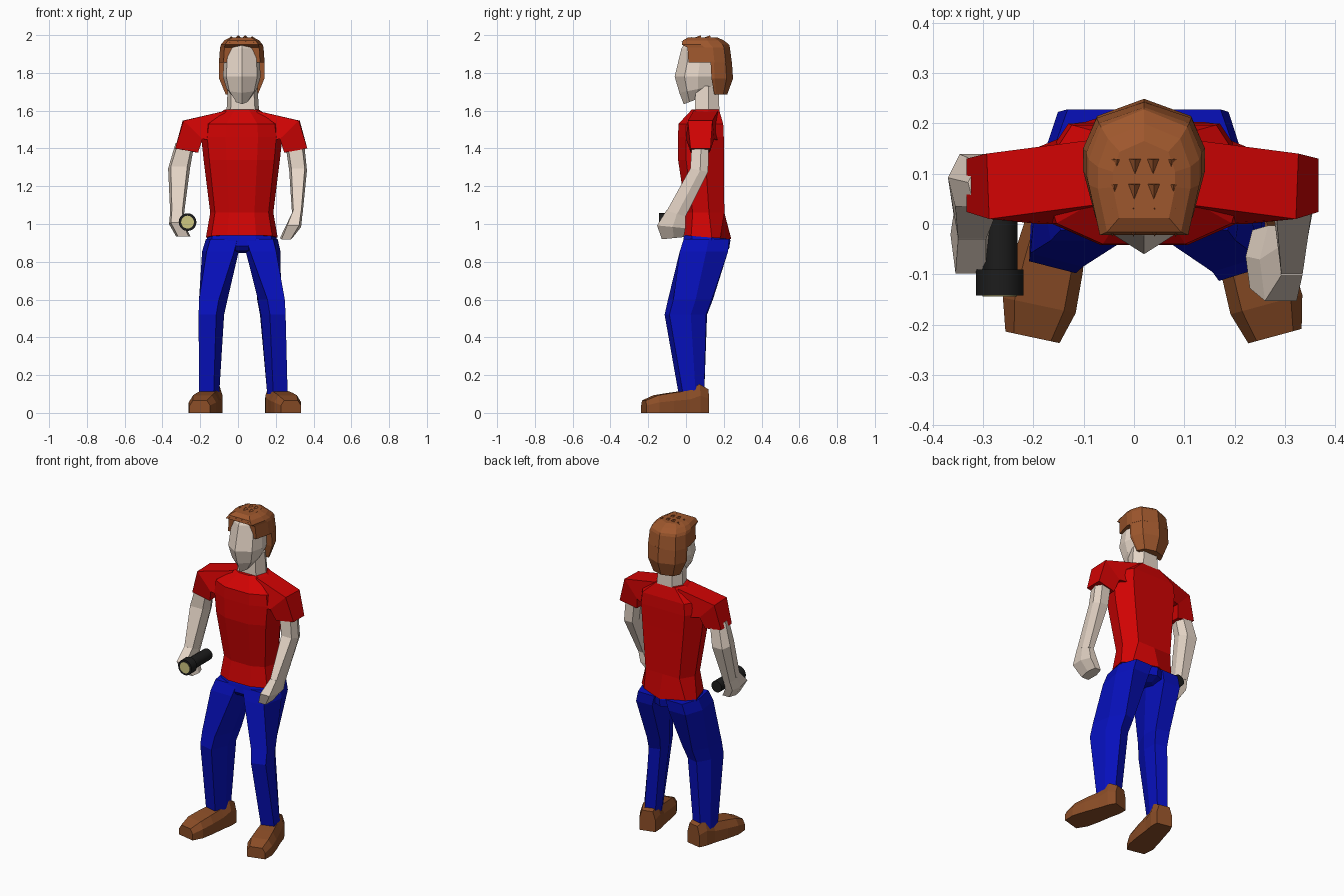
import bpy, bmesh
from math import sin, cos, pi

if "Cube" in bpy.data.objects:
    bpy.data.objects.remove(bpy.data.objects["Cube"])

def mat(name, rgb):
    m = bpy.data.materials.new(name)
    m.diffuse_color = (*rgb, 1)
    m.use_nodes = True
    m.node_tree.nodes["Principled BSDF"].inputs["Base Color"].default_value = m.diffuse_color
    return m

RED = mat("red_cloth", (.64, .001, .001))
BLUE = mat("blue_cloth", (.002, .005, .50))
SKIN = mat("skin", (.80, .68, .58))
HAIRM = mat("brown_hair", (.34, .095, .026))
LEATHER = mat("brown_leather", (.26, .075, .020))
BLACK = mat("black_metal", (.012, .012, .012))
GLOW = mat("lens_glass", (.62, .57, .22))

# Unit cross-sections, -y is the front
LIMB = [(-.75, -1), (.75, -1), (1, .1), (.6, 1), (-.6, 1), (-1, .1)]
TORSO = [(-.4, -1), (.4, -1), (.85, -.65), (1, .2), (.7, 1), (0, 1),
         (-.7, 1), (-1, .2), (-.85, -.65)]
HEM = [(-.4, -1), (.4, -1), (.85, -.65), (1, .2), (.75, .55), (0, 1),
       (-.75, .55), (-1, .2), (-.85, -.65)]
HEAD = [(0, -1), (.82, -.6), (1, -.05), (.7, 1), (-.7, 1), (-1, -.05), (-.82, -.6)]
HAIR = [(-.8, -1), (.8, -1), (1, -.2), (1, .2), (.78, .72), (0, 1),
        (-.78, .72), (-1, .2), (-1, -.2)]
NAPE = [(-1, -1), (1, -1), (1, -.7), (.78, .4), (0, 1), (-.78, .4), (-1, -.7)]
CX = .02  # body midline

def ring(x, y, z, rx, ry, shape=LIMB, rot=0, slope=0):
    pts = []
    for u, v in shape:
        u, v = u * rx, v * ry
        px, py = u * cos(rot) - v * sin(rot), u * sin(rot) + v * cos(rot)
        pts.append((x + px, y + py, z + slope * py))
    return pts

def span(z, rx, yf, yb, shape, slope=0):
    return ring(CX, (yf + yb) / 2, z, rx, (yb - yf) / 2, shape, 0, slope)

def loft(name, rings, material):
    bm = bmesh.new()
    vs = [[bm.verts.new(p) for p in r] for r in rings]
    n = len(vs[0])
    for a, b in zip(vs, vs[1:]):
        for i in range(n):
            j = (i + 1) % n
            bm.faces.new((a[i], a[j], b[j], b[i]))
    bm.faces.new(vs[0])
    bm.faces.new(vs[-1])
    bmesh.ops.recalc_face_normals(bm, faces=bm.faces)
    me = bpy.data.meshes.new(name)
    bm.to_mesh(me)
    bm.free()
    me.materials.append(material)
    ob = bpy.data.objects.new(name, me)
    bpy.context.collection.objects.link(ob)
    return ob

# Shirt body
loft("shirt", [span(.93, .19, -.018, .24, HEM, -.08)] + [span(z, w, f, b, TORSO) for z, w, f, b in [
    (1.06, .167, .0, .203), (1.34, .202, -.042, .2), (1.46, .215, -.042, .2),
    (1.53, .205, -.04, .197), (1.605, .092, .03, .175)]], RED)

# Sleeves
SLEEVE = [[(.08, .04, 1.60), (.08, .17, 1.60), (.13, .185, 1.44), (.13, .0, 1.44)],
          [(.305, .01, 1.547), (.31, .14, 1.547), (.215, .15, 1.45), (.205, .0, 1.45)],
          [(.350, .024, 1.40), (.350, .130, 1.40), (.235, .125, 1.378), (.228, .024, 1.378)]]
for side, s in (("left", 1), ("right", -1)):
    loft(side + "_sleeve", [[(CX - .003 + s * x, y, z) for x, y, z in r] for r in SLEEVE], RED)

# Arms with fists
loft("left_arm", [ring(x, y, z, rx, ry, slope=k) for x, y, z, rx, ry, k in [
    (.300, .076, 1.43, .050, .045, 0), (.318, .070, 1.285, .047, .047, -.2),
    (.314, -.052, 1.055, .028, .050, -.3)]], SKIN)
loft("left_hand", [ring(x, y, z, rx, ry, slope=k) for x, y, z, rx, ry, k in [
    (.314, -.052, 1.06, .028, .050, -.3), (.292, -.078, .985, .042, .075, -.1),
    (.255, -.070, .925, .033, .058, .1)]], SKIN)
loft("right_arm", [ring(x, y, z, rx, ry, slope=k) for x, y, z, rx, ry, k in [
    (-.280, .078, 1.43, .050, .045, 0), (-.312, .087, 1.295, .058, .052, -.2),
    (-.322, .015, 1.06, .037, .045, -.3)]], SKIN)
loft("right_hand", [ring(x, y, z, rx, ry, slope=k) for x, y, z, rx, ry, k in [
    (-.322, .015, 1.065, .037, .045, -.3), (-.325, -.028, 1.0, .040, .070, -.1),
    (-.290, -.028, .935, .038, .050, 0)]], SKIN)

# Trousers: hips, then one leg per side turned outwards
loft("hips", [span(z, w, f, b, HEM, -.06) for z, w, f, b in [
    (.98, .165, .005, .21), (.92, .186, -.012, .235),
    (.875, .18, -.02, .228), (.852, .06, .0, .18)]], BLUE)
LEGS = {
    "right": (-.25, [(-.075, .108, .92, .095, .12), (-.093, .095, .855, .097, .128),
                     (-.128, .030, .60, .072, .105), (-.138, .008, .52, .064, .097),
                     (-.153, .030, .09, .053, .060)]),
    "left": (.30, [(.115, .108, .92, .095, .12), (.133, .095, .855, .092, .128),
                   (.170, .022, .60, .064, .108), (.180, -.002, .52, .058, .103),
                   (.207, .030, .10, .053, .060)])}
for side, (turn, rows) in LEGS.items():
    loft(side + "_leg", [ring(x, y, z, rx, ry, rot=turn if i > 1 else 0)
                         for i, (x, y, z, rx, ry) in enumerate(rows)], BLUE)

# Shoes lofted from heel to toe: distance, half width, height
SHOE = [(0, .048, .125), (.05, .060, .152), (.11, .062, .118),
        (.20, .071, .106), (.28, .074, .093), (.345, .055, .066)]
for side, hx, hy, turn in (("right", -.130, .112, -.21), ("left", .190, .110, .265)):
    rings = []
    for d, w, h in SHOE:
        sec = [(-w, 0), (w, 0), (w, .6 * h), (.68 * w, h), (-.68 * w, h), (-w, .6 * h)]
        rings.append([(hx + d * sin(turn) + u * cos(turn),
                       hy - d * cos(turn) + u * sin(turn), z) for u, z in sec])
    loft(side + "_shoe", rings, LEATHER)

# Neck and head
loft("neck", [ring(CX + .006, .112, 1.57, .088, .065), ring(CX + .004, .112, 1.73, .078, .062)], SKIN)
loft("head", [span(z, w, f, b, HEAD, k) for z, w, f, b, k in [
    (1.663, .036, -.012, .14, .38), (1.715, .080, -.035, .17, .2),
    (1.78, .100, -.060, .20, 0), (1.93, .090, -.024, .20, 0),
    (1.965, .07, .0, .17, 0)]], SKIN)

# Hair: cap over the crown, and the lower back part
loft("hair_cap", [span(z, w, f, b, HAIR) for z, w, f, b in [
    (1.855, .121, .013, .243), (1.935, .115, .008, .232), (1.950, .110, -.022, .228),
    (1.972, .092, -.016, .20), (1.988, .062, .012, .165)]], HAIRM)
loft("hair_back", [span(z, w, f, b, NAPE) for z, w, f, b in [
    (1.685, .085, .150, .218), (1.77, .120, .135, .249), (1.86, .121, .130, .243)]], HAIRM)

# Tufts combed forwards in rows
for row, (y, z) in enumerate([(.10, 1.980), (.05, 1.980), (.004, 1.970)]):
    for col in range(4):
        x = CX + (col - 1.5) * (.036 + .003 * row)
        bpy.ops.mesh.primitive_cone_add(vertices=3, radius1=.028, depth=.06,
                                        location=(x, y, z - .006 * (col in (0, 3))),
                                        rotation=(pi / 2 + .12, 0, 0))
        ob = bpy.context.object
        ob.name = f"hair_tuft_{row}_{col}"
        ob.scale = (1, .57, 1)
        ob.data.materials.append(HAIRM)

# Flashlight in the right hand
def barrel(name, radius, y0, y1, material):
    bpy.ops.mesh.primitive_cylinder_add(vertices=20, radius=radius, depth=y1 - y0,
                                        location=(-.267, (y0 + y1) / 2, 1.01),
                                        rotation=(pi / 2, 0, 0))
    bpy.ops.object.shade_smooth_by_angle()
    ob = bpy.context.object
    ob.name = name
    ob.data.materials.append(material)

barrel("flashlight_body", .035, -.10, .08, BLACK)
barrel("flashlight_head", .047, -.142, -.09, BLACK)
barrel("flashlight_lens", .034, -.144, -.13, GLOW)
